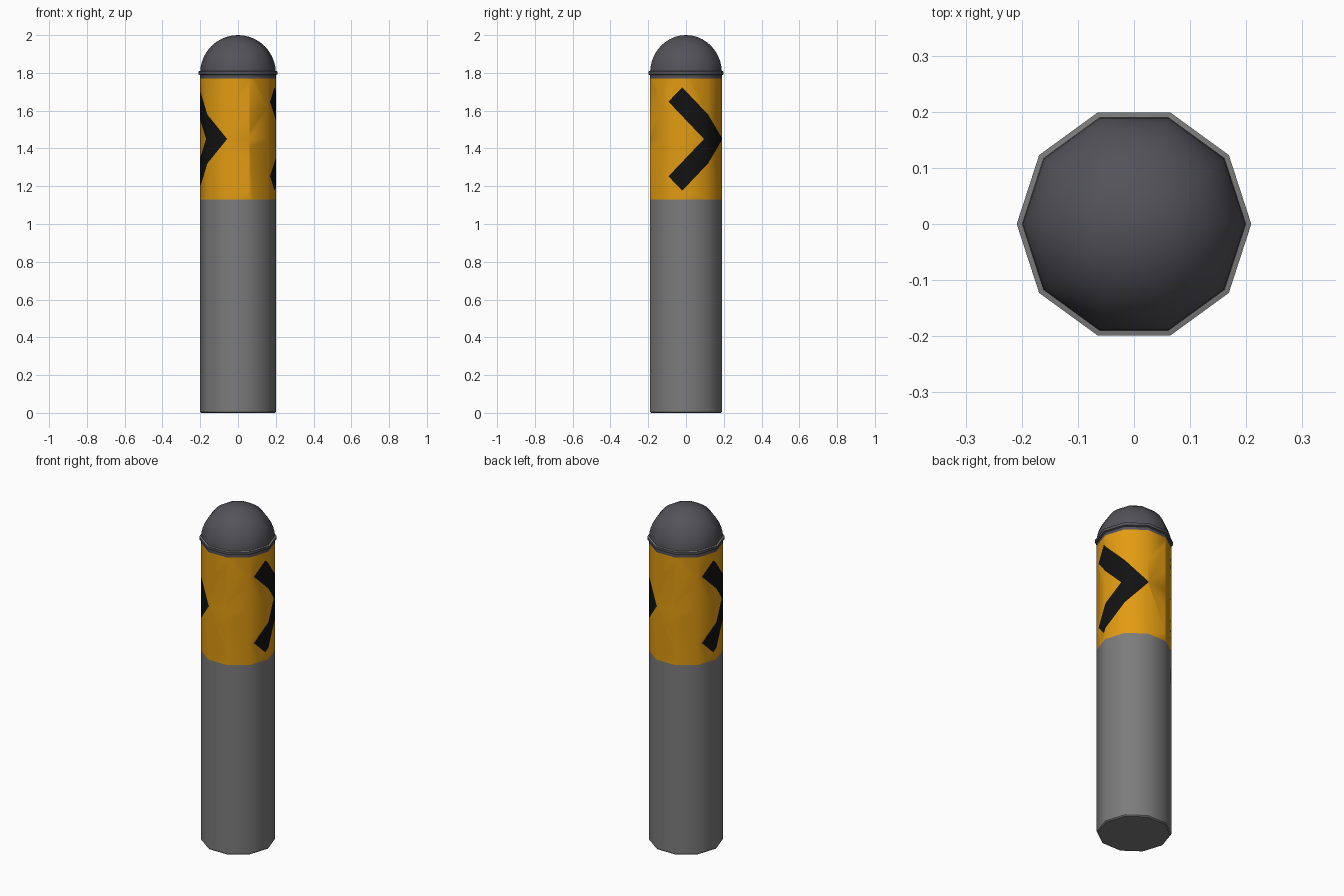
import bpy, bmesh, math
from mathutils import Vector

if "Cube" in bpy.data.objects:
    bpy.data.objects.remove(bpy.data.objects["Cube"])

N = 10                                   # sides of the post
R = 0.2                                  # corner radius
SIDE = 2 * R * math.sin(math.pi / N)     # width of one flat panel
BAND_Z0, BAND_Z1, MID = 1.13, 1.77, 1.45


def material(name, rgb):
    m = bpy.data.materials.new(name)
    m.diffuse_color = (*rgb, 1)
    m.use_nodes = True
    m.node_tree.nodes["Principled BSDF"].inputs["Base Color"].default_value = m.diffuse_color
    return m


GREY = material("concrete grey", (0.2, 0.2, 0.2))
YELLOW = material("warning yellow", (0.76, 0.33, 0.006))
BLACK = material("chevron black", (0.006, 0.006, 0.006))
DARK = material("cap dark grey", (0.085, 0.085, 0.1))


def corner(i, r):
    a = 2 * math.pi * i / N
    return Vector((r * math.cos(a), r * math.sin(a), 0))


def finish(bm, name, mats):
    me = bpy.data.meshes.new(name)
    bm.to_mesh(me)
    bm.free()
    ob = bpy.data.objects.new(name, me)
    bpy.context.collection.objects.link(ob)
    for m in mats:
        me.materials.append(m)
    bpy.ops.object.select_all(action='DESELECT')
    ob.select_set(True)
    bpy.context.view_layer.objects.active = ob
    bpy.ops.object.shade_smooth_by_angle(angle=math.radians(40))
    return ob


def lathe(name, profile, mats, close_bottom=False, lip=None):
    """Ten-sided turned shape from (radius, z) points, bottom to top."""
    bm = bmesh.new()
    rings = []
    for r, z in profile:
        if r < 1e-5:
            rings.append([bm.verts.new((0, 0, z))])
        else:
            rings.append([bm.verts.new(corner(i, r) + Vector((0, 0, z))) for i in range(N)])
    for k, (a, b) in enumerate(zip(rings, rings[1:])):
        for i in range(N):
            j = (i + 1) % N
            if len(b) == 1:
                f = bm.faces.new((a[i], a[j], b[0]))
            else:
                f = bm.faces.new((a[i], a[j], b[j], b[i]))
            if k == lip:
                f.material_index = 1
    if close_bottom:
        bm.faces.new(rings[0][::-1])
    return finish(bm, name, mats)


# grey post with a tiny bevel at the foot
lathe("post", [(R - 0.006, 0), (R, 0.006), (R, BAND_Z0)], [GREY], close_bottom=True)

# domed cap with a short skirt
dome = [(R * math.cos(t * math.pi / 20), 1.8 + R * math.sin(t * math.pi / 20)) for t in range(10)]
lathe("cap", [(R, BAND_Z1)] + dome + [(0, 2.0)], [DARK])

# thin collar around the cap, lighter on its top lip
lathe("collar", [(R, 1.788), (0.209, 1.792), (0.209, 1.808), (R - 0.001, 1.81)],
      [DARK, GREY], lip=2)

# yellow band: half is laid out flat, chevron lines are cut in, then it is wrapped
INNER, OUTER, TAIL = 0.1, 0.2525, 0.295
bm = bmesh.new()
low = [bm.verts.new((i * SIDE, 0, BAND_Z0)) for i in range(-2, 4)]
high = [bm.verts.new((i * SIDE, 0, BAND_Z1)) for i in range(-2, 4)]
for i in range(5):
    bm.faces.new((low[i], low[i + 1], high[i + 1], high[i]))


def cut(point, normal):
    bmesh.ops.bisect_plane(bm, geom=bm.verts[:] + bm.edges[:] + bm.faces[:],
                           plane_co=point, plane_no=normal, dist=1e-6)


cut((0, 0, MID), (0, 0, 1))
for sign in (1, -1):
    for s in (INNER, OUTER):
        cut((s, 0, MID), (1, 0, sign))
    cut((-TAIL, 0, MID), (1, 0, -sign))

for f in bm.faces:
    c = f.calc_center_median()
    s, u = c.x, abs(c.z - MID)
    f.material_index = int(INNER < u + s < OUTER and u - s < TAIL)

for v in bm.verts:
    t = v.co.x / SIDE
    i = math.floor(t)
    p = corner(i, R).lerp(corner(i + 1, R), t - i)
    v.co = (p.x, p.y, v.co.z)

# second half is the first turned by 180 degrees
dup = bmesh.ops.duplicate(bm, geom=bm.verts[:] + bm.edges[:] + bm.faces[:])
for g in dup["geom"]:
    if isinstance(g, bmesh.types.BMVert):
        g.co.x, g.co.y = -g.co.x, -g.co.y
bmesh.ops.remove_doubles(bm, verts=bm.verts[:], dist=1e-5)
finish(bm, "chevron_band", [YELLOW, BLACK])
